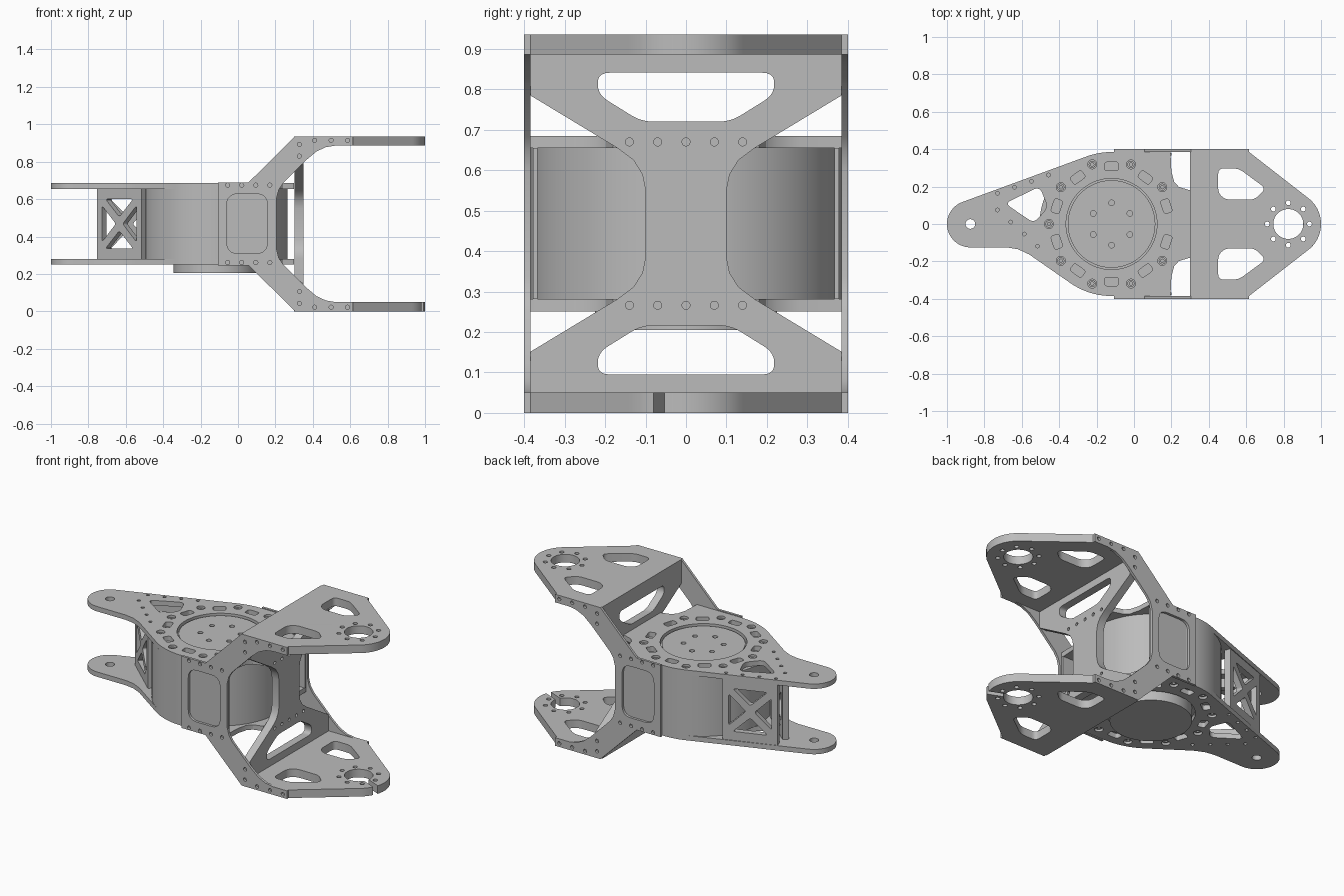
import bpy, bmesh, math
from mathutils import Matrix, Vector

if "Cube" in bpy.data.objects:
    bpy.data.objects.remove(bpy.data.objects["Cube"])

# Single machined-metal colour
metal = bpy.data.materials.new("grey_metal")
metal.use_nodes = True
metal.diffuse_color = (0.5, 0.5, 0.5, 1)
metal.node_tree.nodes["Principled BSDF"].inputs["Base Color"].default_value = metal.diffuse_color

X, Y, Z = Vector((1, 0, 0)), Vector((0, 1, 0)), Vector((0, 0, 1))
MID = 0.468          # mirror height of the whole assembly
CX = -0.12           # axis of the motor housing


def circle(cx, cy, r, n=20):
    return [(cx + r * math.cos(math.tau * i / n), cy + r * math.sin(math.tau * i / n)) for i in range(n)]


def arc(cx, cy, r, a, b, n):
    return [(cx + r * math.cos(math.radians(a + (b - a) * i / n)),
             cy + r * math.sin(math.radians(a + (b - a) * i / n))) for i in range(n + 1)]


def ring(cx, cy, r, angles):
    return [(cx + r * math.cos(math.radians(a)), cy + r * math.sin(math.radians(a))) for a in angles]


def rounded(points, r, n=5):
    """Fillet every corner of a polygon."""
    pts, out = [Vector(p) for p in points], []
    for i, p in enumerate(pts):
        a, b = pts[i - 1] - p, pts[(i + 1) % len(pts)] - p
        s = p + a.normalized() * min(r, a.length * 0.45)
        e = p + b.normalized() * min(r, b.length * 0.45)
        for k in range(n + 1):
            t = k / n
            out.append(tuple(s * (1 - t) ** 2 + p * 2 * t * (1 - t) + e * t * t))
    return out


def flip(points, axis=1, about=0.0):
    """Mirror 2D points, keeping the winding."""
    return [tuple(2 * about - c if k == axis else c for k, c in enumerate(p)) for p in reversed(points)]


def plate(name, outline, holes, w0, w1, origin=(0, 0, 0), u=X, v=Y):
    """Flat plate with cut-outs, drawn in the u-v plane, from w0 to w1 along its normal."""
    cu = bpy.data.curves.new(name, 'CURVE')
    cu.dimensions, cu.fill_mode, cu.extrude = '2D', 'BOTH', (w1 - w0) / 2
    for loop in [outline] + holes:
        sp = cu.splines.new('POLY')
        sp.points.add(len(loop) - 1)
        for point, p in zip(sp.points, loop):
            point.co = (p[0], p[1], 0, 1)
        sp.use_cyclic_u = True
    tmp = bpy.data.objects.new(name, cu)
    me = bpy.data.meshes.new_from_object(tmp)
    bpy.data.objects.remove(tmp)
    w = u.cross(v)
    m = Matrix((u, v, w)).transposed().to_4x4()
    m.translation = Vector(origin) + w * (w0 + w1) / 2
    bm = bmesh.new()
    bm.from_mesh(me)
    bmesh.ops.remove_doubles(bm, verts=bm.verts, dist=1e-5)
    bmesh.ops.recalc_face_normals(bm, faces=bm.faces)
    bm.transform(m)
    bm.to_mesh(me)
    bm.free()
    me.materials.clear()
    me.materials.append(metal)
    me.shade_smooth()
    me.set_sharp_from_angle(angle=math.radians(30))
    ob = bpy.data.objects.new(name, me)
    bpy.context.scene.collection.objects.link(ob)
    return ob


# Motor housing and rotating discs
plate("motor_housing", circle(CX, 0, 0.385, 96), [], 0.281, 0.655)
plate("motor_cap", circle(CX, 0, 0.234, 72),
      [circle(x, y, 0.015) for x, y in ring(CX, 0, 0.113, range(30, 390, 60))], 0.655, 0.674)
plate("motor_base", circle(CX, 0, 0.225, 72), [], 0.205, 0.281)

# Teardrop arm plates: tip, swept edges, rear neck meeting the web
neck = [(0.195, -0.385), (0.2, -0.28), (0.215, -0.225), (0.24, -0.198), (0.3, -0.18)]
arm = (arc(-0.875, 0, 0.125, 110, 270, 24)
       + [(-0.68, -0.125), (-0.62, -0.135), (-0.56, -0.163)]
       + arc(CX, 0, 0.385, 235, 270, 10) + neck + flip(neck)
       + arc(CX, 0, 0.385, 90, 110, 6))
rows = {"upper": ((-0.73, 0.164), (-0.457, 0.262)), "lower": ((-0.73, 0.075), (-0.516, -0.118))}
arm_holes = [circle(-0.875, 0, 0.026)]
arm_holes.append(rounded([(-0.69, 0.11), (-0.505, 0.2), (-0.46, 0.09), (-0.535, 0.005)], 0.035))
for a, b in rows.values():
    a, b = Vector(a), Vector(b)
    arm_holes += [circle(*a.lerp(b, i / 3), 0.01, 12) for i in range(4)]
screws = ring(CX, 0, 0.335, range(36, 325, 36))
arm_holes += [circle(x, y, 0.024) for x, y in screws]
for deg in range(18, 360, 36):
    rot = Matrix.Rotation(math.radians(deg), 2)
    box = [(0.285, -0.037), (0.331, -0.037), (0.331, 0.037), (0.285, 0.037)]
    arm_holes.append([(CX + q[0], q[1]) for q in (rot @ Vector(p) for p in rounded(box, 0.015))])
for side, z0, z1, s0, s1 in (("top", 0.655, 0.685, 0.65, 0.674), ("bottom", 0.251, 0.281, 0.262, 0.286)):
    plate(side + "_arm_plate", arm, arm_holes + [circle(CX, 0, 0.243, 72)], z0, z1)
    for x, y in screws:
        plate(side + "_arm_screw", circle(x, y, 0.019, 16), [circle(x, y, 0.009, 12)], s0, s1)

# Truss brackets between the arm plates
for side, (a, b) in rows.items():
    a, b = Vector(a).to_3d(), Vector(b).to_3d()
    d = (b - a).normalized()
    h, l, e, k = 0.374, (b - a).length + 0.03, 0.035, 0.025
    cu, cv, top = l / 2, h / 2, h - 0.055
    tri_v = rounded([(e + k, top), (l - e - k, top), (cu, cv + k * 1.5)], 0.015)
    tri_h = rounded([(e, top - k * 1.4), (e, h - top + k * 1.4), (cu - k, cv)], 0.015)
    cuts = [tri_v, flip(tri_v, 1, cv), tri_h, flip(tri_h, 0, cu)]
    plate(side + "_truss_bracket", [(0, 0), (l, 0), (l, h), (0, h)], cuts, -0.018, 0.018,
          a - d * 0.015 + Z * 0.281, d, Z)

# Fork plates with lightening windows and a bolt circle; the lower one is slit
FX, R = 0.825, 0.175
window = rounded([(0.45, 0.297), (0.56, 0.297), (0.705, 0.19), (0.645, 0.13), (0.49, 0.13), (0.45, 0.165)], 0.03)
cheeks = [(0.3, 0.385), (0.3, -0.385), (0.615, -0.385)]
fork_holes = [window, flip(window)] + [circle(x, y, 0.013, 14) for x, y in ring(FX, 0, 0.113, range(0, 360, 45))]
plate("top_fork_plate", cheeks + arc(FX, 0, R, -54, 54, 24) + [(0.615, 0.385)],
      fork_holes + [circle(FX, 0, 0.08, 48)], 0.886, 0.936)
slit = -22.5
slit_loop = (arc(FX, 0, R, -54, slit - 5, 8) + arc(FX, 0, 0.08, slit - 11, slit - 349, 44)
             + arc(FX, 0, R, slit + 5, 54, 16))
plate("bottom_fork_plate", cheeks + slit_loop + [(0.615, 0.385)], fork_holes, 0, 0.05)

# X-shaped web joining the two forks
half = [(0.385, 0.886), (0.385, 0.785), (0.17, 0.655), (0.13, 0.625), (0.108, 0.59), (0.1, 0.55)]
right_edge = half + flip(half, 1, MID)
slot = rounded([(-0.218, 0.841), (0.218, 0.841), (0.218, 0.787), (0.11, 0.72), (-0.11, 0.72), (-0.218, 0.787)], 0.03)
web_holes = [slot, flip(slot, 1, MID)]
web_holes += [circle(y * 0.07, z, 0.01, 14) for y in range(-2, 3) for z in (0.67, 0.266)]
plate("fork_web", right_edge + flip(right_edge, 0), web_holes, 0.302, 0.35, u=Y, v=Z)

# Side plates with forked arms, and the recessed panels behind their windows
outer = [(-0.107, 0.69), (0.057, 0.69), (0.305, 0.936), (0.615, 0.936), (0.615, 0.886)]
inner = [(0.52, 0.886), (0.47, 0.878), (0.42, 0.855), (0.37, 0.813), (0.24, 0.683), (0.218, 0.65), (0.205, 0.6)]
upper = outer + inner
side_holes = [rounded([(-0.06, 0.31), (0.157, 0.31), (0.157, 0.628), (-0.06, 0.628)], 0.06)]
dots = [(-0.055 + 0.075 * i, 0.675) for i in range(4)]
dots += [(0.41 + 0.088 * i, 0.914) for i in range(3)] + [(0.328, 0.893), (0.328, 0.83)]
side_holes += [circle(x, z, 0.011, 14) for x, z in dots + flip(dots, 1, MID)]
for side, y in (("front", -0.3925), ("back", 0.3925)):
    plate(side + "_side_plate", upper + flip(upper, 1, MID), side_holes, -0.0075, 0.0075, (0, y, 0), X, Z)
    plate(side + "_side_panel", [(-0.1, 0.281), (0.2, 0.281), (0.2, 0.655), (-0.1, 0.655)], [],
          -0.006, 0.006, (0, y * 0.95, 0), X, Z)
